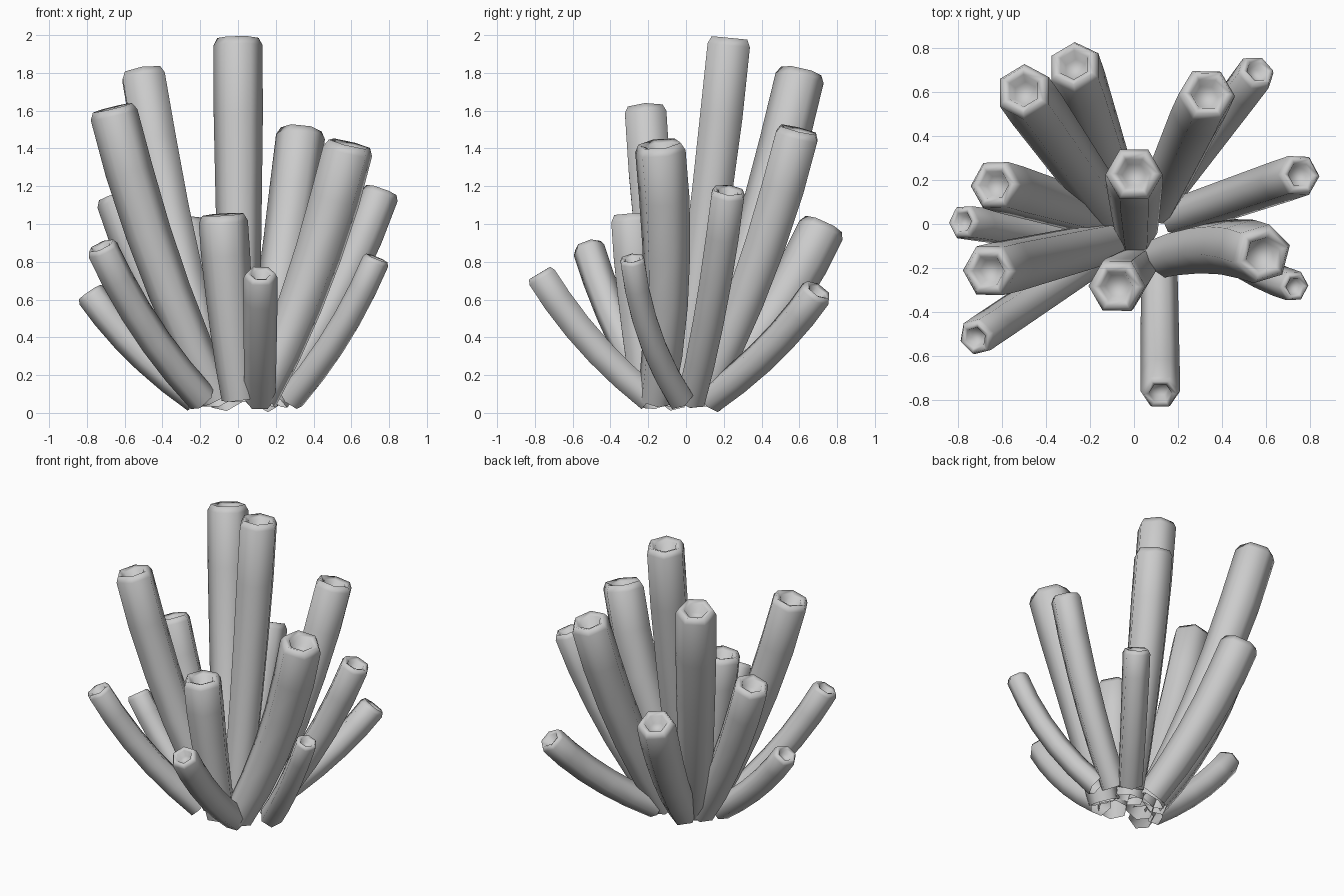
import bpy, bmesh
from math import cos, sin, pi, radians
from mathutils import Vector

if "Cube" in bpy.data.objects:
    bpy.data.objects.remove(bpy.data.objects["Cube"])

SIDES = 6
RINGS = 6


def tube(name, tip, r_tip, foot, twist=0, sway=0):
    """Six-sided tube that leaves the foot outward, then bends upright; open foot, dimpled mouth."""
    b = Vector(tip)
    a = Vector((*foot, 0.075))
    r_base = 0.05 + 0.36 * r_tip
    span = b - a
    m = a + Vector((span.x * 0.56, span.y * 0.56 + sway, span.z * 0.47))
    c = 2 * m - (a + b) / 2                      # control point so the curve passes m
    bm = bmesh.new()

    def ring(centre, axis, r):
        axis = axis.normalized()
        u = Vector((1, 0, 0))
        u = (u - axis * u.dot(axis)).normalized()
        v = axis.cross(u)
        angles = [2 * pi * i / SIDES + radians(twist) for i in range(SIDES)]
        return [bm.verts.new(centre + r * (u * cos(t) + v * sin(t))) for t in angles]

    end = (b - c).normalized()
    rings = []
    for k in range(RINGS):
        t = k / (RINGS - 1)
        p = (1 - t) ** 2 * a + 2 * t * (1 - t) * c + t * t * b
        d = (1 - t) * (c - a) + t * (b - c)
        if k == RINGS - 1:
            p = b - end * r_tip * 0.3
        grow = min(1, t * 1.25) ** 0.8
        rings.append(ring(p, d, r_base + (r_tip - r_base) * grow))
    # rounded lip and shallow mouth
    rings.append(ring(b, end, r_tip * 0.84))
    rings.append(ring(b - end * r_tip * 0.1, end, r_tip * 0.58))
    rings.append(ring(b - end * r_tip * 0.55, end, r_tip * 0.42))
    for lo, hi in zip(rings, rings[1:]):
        for i in range(SIDES):
            j = (i + 1) % SIDES
            bm.faces.new((lo[i], lo[j], hi[j], hi[i]))
    bm.faces.new(rings[-1])
    for f in bm.faces:
        f.smooth = True
    me = bpy.data.meshes.new(name)
    bm.to_mesh(me)
    bm.free()
    bpy.context.collection.objects.link(bpy.data.objects.new(name, me))


# tall tubes: tip, tip radius, foot
tube("tall_tube_centre", (0, 0.23, 1.985), 0.13, (0.01, -0.04))
tube("tall_tube_back_left", (-0.505, 0.61, 1.81), 0.13, (-0.1, 0.04), 30)
tube("tall_tube_left", (-0.665, -0.215, 1.615), 0.127, (-0.11, -0.08))
tube("tall_tube_back_right", (0.335, 0.595, 1.5), 0.13, (0.1, 0.08))
tube("tall_tube_right", (0.59, -0.14, 1.425), 0.138, (0.11, -0.16), 15, 0.045)

# middle tubes
tube("middle_tube_right", (0.76, 0.225, 1.18), 0.1, (0.19, 0.03))
tube("middle_tube_front", (-0.08, -0.285, 1.05), 0.13, (0.01, -0.2))
tube("middle_tube_left", (-0.64, 0.18, 1.155), 0.12, (-0.14, 0.03))
tube("middle_tube_back", (-0.275, 0.73, 1.0), 0.125, (-0.06, 0.11), 30)

# short outer tubes
tube("short_tube_front", (0.12, -0.775, 0.74), 0.09, (0.115, -0.19))
tube("short_tube_front_left", (-0.725, -0.52, 0.885), 0.087, (-0.19, -0.16), 20)
tube("short_tube_front_right", (0.735, -0.285, 0.82), 0.073, (0.28, -0.03), 0, -0.025)
tube("short_tube_left", (-0.785, 0.01, 0.64), 0.082, (-0.22, -0.07))
tube("short_tube_back_right", (0.565, 0.7, 0.65), 0.09, (0.14, 0.13), 15)
